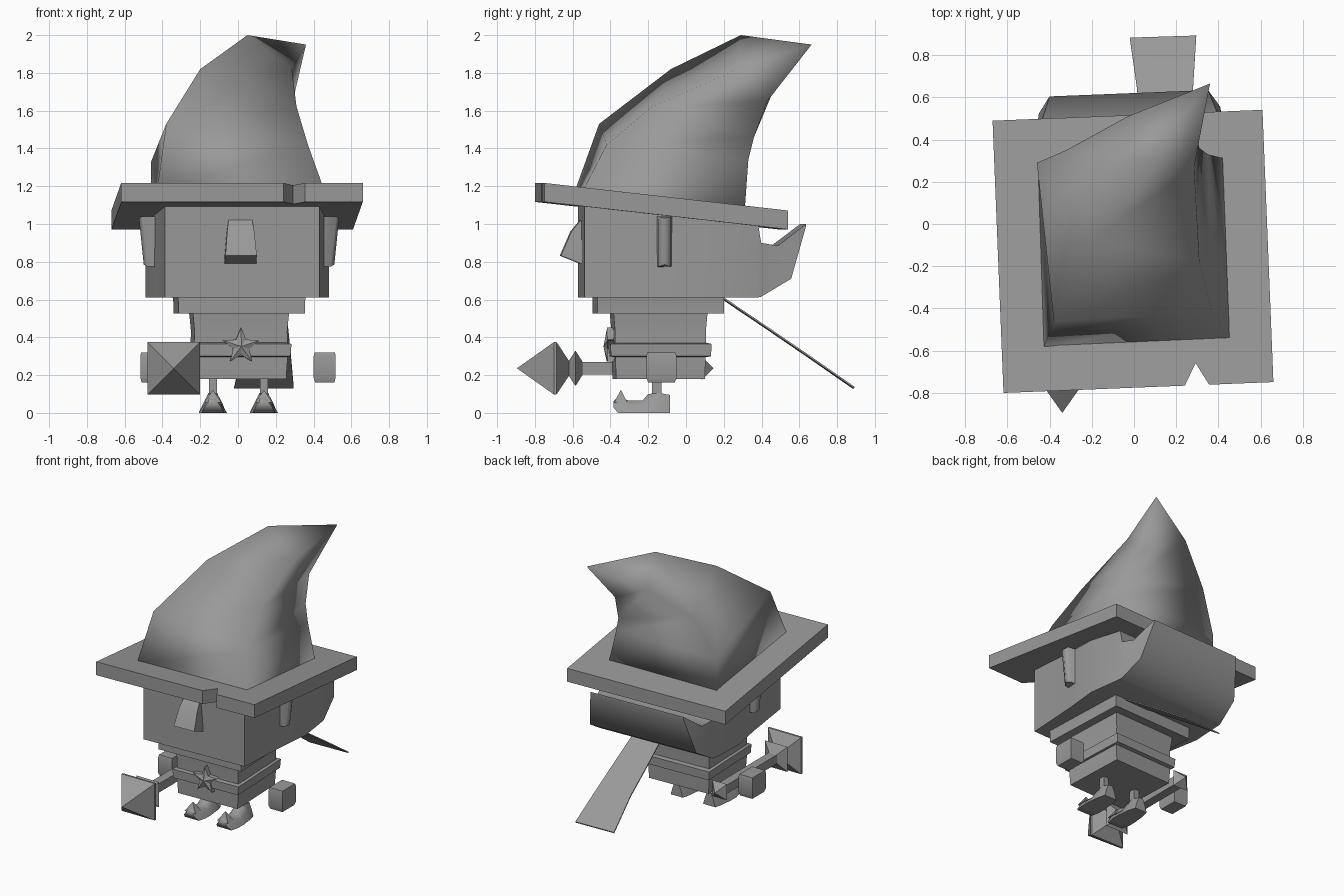
import bpy, bmesh, math
from mathutils import Vector, Matrix

grey = bpy.data.materials.new("plain_grey")
grey.diffuse_color = (0.32, 0.32, 0.32, 1)
YAW = Matrix.Rotation(math.radians(2.3), 4, 'Z')


def finish(name, bm, yaw=True, angle=40):
    if yaw:
        bmesh.ops.transform(bm, matrix=YAW, verts=bm.verts)
    bmesh.ops.remove_doubles(bm, verts=bm.verts, dist=0.0005)
    bmesh.ops.recalc_face_normals(bm, faces=bm.faces)
    me = bpy.data.meshes.new(name)
    bm.to_mesh(me)
    bm.free()
    me.materials.append(grey)
    ob = bpy.data.objects.new(name, me)
    bpy.context.collection.objects.link(ob)
    bpy.ops.object.select_all(action='DESELECT')
    ob.select_set(True)
    bpy.context.view_layer.objects.active = ob
    bpy.ops.object.shade_smooth_by_angle(angle=math.radians(angle))
    return ob


def loft(name, rings, yaw=True, angle=40):
    """Skin equal-length rings; a ring may repeat one point to close a tip."""
    bm = bmesh.new()
    vs = [[bm.verts.new(p) for p in r] for r in rings]
    n = len(rings[0])
    for a, b in zip(vs, vs[1:]):
        for i in range(n):
            j = (i + 1) % n
            bm.faces.new((a[i], a[j], b[j], b[i]))
    bm.faces.new(vs[0][::-1])
    bm.faces.new(vs[-1])
    bmesh.ops.remove_doubles(bm, verts=bm.verts, dist=0.0005)
    bmesh.ops.dissolve_degenerate(bm, edges=bm.edges, dist=0.0005)
    return finish(name, bm, yaw, angle)


def rect_z(cx, cy, hx, hy, z):
    return [(cx - hx, cy - hy, z), (cx + hx, cy - hy, z),
            (cx + hx, cy + hy, z), (cx - hx, cy + hy, z)]


def rect_y(cx, hx, y, z0, z1, y_top=None):
    t = y if y_top is None else y_top
    return [(cx - hx, y, z0), (cx + hx, y, z0), (cx + hx, t, z1), (cx - hx, t, z1)]


# hat brim: tilted slab with a small notch in the front edge
def brim_z(y):
    return 1.12 - 0.113 * (y + 0.8)


outline = [(-0.65, -0.775), (0.21, -0.775), (0.265, -0.67), (0.325, -0.775),
           (0.63, -0.775), (0.63, 0.516), (-0.65, 0.516)]
loft("hat_brim", [[(x, y, brim_z(y) + h) for x, y in outline] for h in (0, 0.1)])

# hat crown: four-sided cone bending backwards and to one side
tip = (0.36, 0.665, 1.95)
loft("hat_crown", [
    [(-0.43, -0.59, 1.17), (0.46, -0.55, 1.17), (0.43, 0.31, 1.06), (-0.46, 0.29, 1.06)],
    [(-0.38, -0.46, 1.53), (0.37, -0.42, 1.42), (0.35, 0.33, 1.34), (-0.46, 0.29, 1.33)],
    [(-0.20, -0.08, 1.82), (0.31, -0.18, 1.62), (0.31, 0.36, 1.46), (-0.32, 0.35, 1.62)],
    [(0.05, 0.29, 2.0), (0.285, 0.27, 1.82), (0.29, 0.43, 1.65), (-0.03, 0.51, 1.82)],
    [tip] * 4], yaw=False, angle=100)

# head with hair flicking up at the back
loft("head_and_hair", [
    rect_y(0, 0.41, -0.555, 0.61, 1.15),
    rect_y(0, 0.45, -0.15, 0.61, 1.10),
    rect_y(0, 0.485, 0.10, 0.61, 1.06),
    rect_y(0, 0.46, 0.36, 0.61, 1.02),
    rect_y(0, 0.455, 0.38, 0.615, 0.90),
    rect_y(0, 0.43, 0.54, 0.71, 0.885, 0.47),
    rect_y(0, 0.376, 0.62, 0.985, 1.0)], angle=60)

# ears
for s, n in ((-1, "left"), (1, "right")):
    loft(n + "_ear", [
        [(s * x, y, z) for x, y, z in
         ((0.36, -0.18, 0.77), (0.485, -0.165, 0.775), (0.505, -0.135, 0.785),
          (0.485, -0.10, 0.775), (0.36, -0.08, 0.77))],
        [(s * x, y, z) for x, y, z in
         ((0.36, -0.18, 1.04), (0.515, -0.165, 1.04), (0.53, -0.135, 1.03),
          (0.515, -0.10, 1.04), (0.36, -0.08, 1.04))]], angle=60)

# nose
loft("nose", [rect_z(-0.01, -0.53, 0.085, 0.03, 0.79),
              rect_z(-0.01, -0.59, 0.083, 0.075, 0.832),
              rect_z(-0.01, -0.565, 0.072, 0.045, 0.96),
              rect_z(-0.01, -0.53, 0.063, 0.03, 1.02)])

# collar, torso and belt
loft("collar", [rect_z(0, -0.147, 0.26, 0.26, 0.545), rect_z(0, -0.147, 0.335, 0.335, 0.525),
                rect_z(0, -0.147, 0.335, 0.335, 0.585), rect_z(0, -0.147, 0.34, 0.335, 0.62)])
loft("torso", [rect_z(0, -0.145, 0.24, 0.235, 0.18), rect_z(0, -0.145, 0.25, 0.24, 0.33),
               rect_z(0, -0.145, 0.245, 0.24, 0.43), rect_z(0, -0.145, 0.256, 0.25, 0.54)])
loft("belt", [rect_z(0, -0.143, 0.24, 0.24, 0.295), rect_z(0, -0.143, 0.262, 0.265, 0.30),
              rect_z(0, -0.143, 0.267, 0.268, 0.365), rect_z(0, -0.143, 0.24, 0.24, 0.372)])

# star buckle with a raised centre
bm = bmesh.new()
pts = []
for i in range(10):
    r = 0.1 if i % 2 == 0 else 0.045
    a = math.pi / 2 + i * math.pi / 5
    pts.append((r * math.cos(a), 0.352 + r * math.sin(a)))
front = [bm.verts.new((x, -0.418, z)) for x, z in pts]
back = [bm.verts.new((x, -0.38, z)) for x, z in pts]
peak = bm.verts.new((0, -0.437, 0.352))
bm.faces.new(back)
for i in range(10):
    j = (i + 1) % 10
    bm.faces.new((front[i], front[j], peak))
    bm.faces.new((front[i], back[i], back[j], front[j]))
finish("star_buckle", bm, angle=15)

# hands: rounded blocks
for s, n in ((-1, "left"), (1, "right")):
    cx = s * 0.459
    loft(n + "_hand", [rect_z(cx, -0.13, 0.05, 0.07, 0.16), rect_z(cx, -0.13, 0.058, 0.08, 0.185),
                       rect_z(cx, -0.13, 0.058, 0.08, 0.30), rect_z(cx, -0.13, 0.054, 0.075, 0.32)],
         yaw=False, angle=60)

# staff: faceted head, small collar, shaft and a pointed end cap
stations = [(-0.895, 0.0), (-0.70, 0.138), (-0.685, 0.138), (-0.62, 0.04), (-0.585, 0.094),
            (-0.548, 0.035), (-0.545, 0.033), (0.05, 0.033), (0.085, 0.06), (0.145, 0.0)]
loft("staff", [rect_y(-0.34, h, y, 0.236 - h, 0.236 + h) for y, h in stations],
     yaw=False, angle=15)

# legs and curled shoes
shoe = [(-0.085, 0.05, 0.0, 0.095), (-0.14, 0.065, 0.0, 0.105), (-0.20, 0.07, 0.0, 0.10),
        (-0.23, 0.075, 0.0, 0.065), (-0.30, 0.075, 0.0, 0.065), (-0.36, 0.06, 0.0, 0.085),
        (-0.385, 0.045, 0.03, 0.06)]
for cx, n in ((-0.133, "left"), (0.137, "right")):
    loft(n + "_leg", [rect_z(cx, -0.155, 0.021, 0.024, 0.08),
                      rect_z(cx, -0.155, 0.021, 0.024, 0.20)], yaw=False)
    rings = []
    for y, w, z0, z1 in shoe:
        m = z0 + (z1 - z0) * 0.55
        rings.append([(cx - w, y, z0), (cx + w, y, z0), (cx + w * 0.7, y, m),
                      (cx + w * 0.35, y, z1), (cx - w * 0.35, y, z1), (cx - w * 0.7, y, m)])
    loft(n + "_shoe", rings, yaw=False, angle=60)
    loft(n + "_shoe_curl", [rect_z(cx, -0.345, 0.045, 0.035, 0.055),
                            [(cx, -0.345, 0.122)] * 4], yaw=False, angle=60)

# scarf tail: thin flat strip streaming out behind
strip = [(0.04, 0.25, 0.19, 0.605), (0.025, 0.265, 0.42, 0.45),
         (0.015, 0.28, 0.64, 0.30), (-0.02, 0.295, 0.885, 0.13)]
loft("scarf_tail", [[(a, y - 0.005, z), (b, y + 0.005, z),
                     (b, y + 0.008, z + 0.008), (a, y - 0.002, z + 0.008)]
                    for a, b, y, z in strip], yaw=False)
